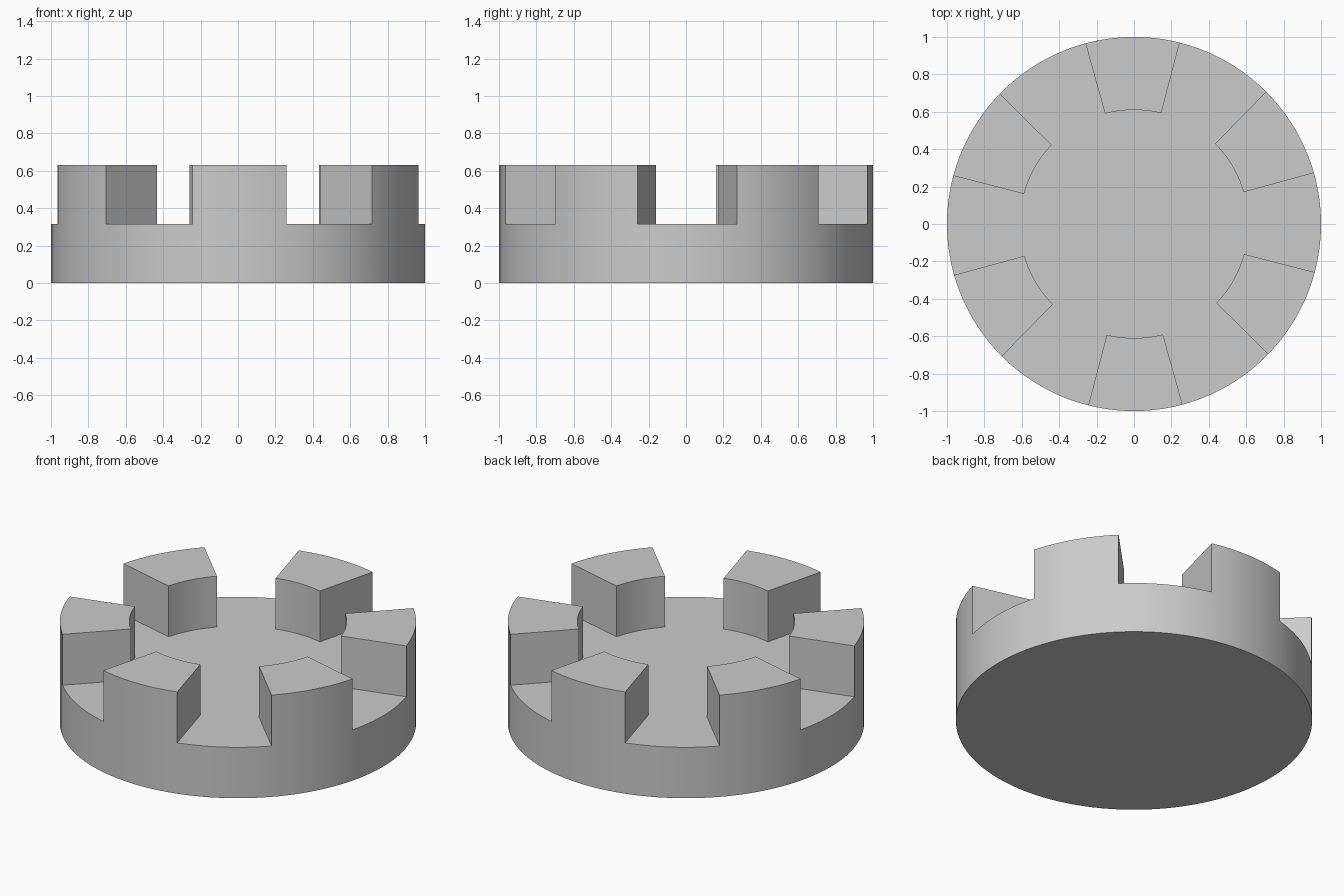
import bpy, bmesh
from math import radians, cos, sin

cube = bpy.data.objects.get("Cube")
if cube:
    bpy.data.objects.remove(cube, do_unlink=True)

R_OUT, R_IN = 1.0, 0.61
H_BASE, H_TOP = 0.315, 0.63
TEETH, STEPS = 6, 10
OFFSET = 30.45


def ring_angles(half):
    """Angles of alternating tooth and gap arcs, each split into STEPS."""
    gap = 360 / TEETH - 2 * half
    result = []
    for k in range(TEETH):
        start = OFFSET + k * 360 / TEETH - half
        result += [start + 2 * half * i / STEPS for i in range(STEPS)]
        result += [start + 2 * half + gap * i / STEPS for i in range(STEPS)]
    return [radians(a) for a in result]


def ring(bm, radius, half, z):
    return [bm.verts.new((radius * cos(a), radius * sin(a), z))
            for a in ring_angles(half)]


# Disc base with a ring of separate floor faces
bm = bmesh.new()
bottom = ring(bm, R_OUT, 14.6, 0)
outer = ring(bm, R_OUT, 14.6, H_BASE)
inner = ring(bm, R_IN, 14.25, H_BASE)
bm.faces.new(bottom[::-1])
bm.faces.new(inner)
teeth = []
count = len(outer)
for i in range(count):
    j = (i + 1) % count
    bm.faces.new((bottom[i], bottom[j], outer[j], outer[i]))
    face = bm.faces.new((inner[i], outer[i], outer[j], inner[j]))
    if i // STEPS % 2 == 0:
        teeth.append(face)

# Raise the teeth out of the ring
raised = bmesh.ops.extrude_face_region(bm, geom=teeth)["geom"]
bmesh.ops.delete(bm, geom=[f for f in teeth if f.is_valid], context="FACES_ONLY")
for v in raised:
    if isinstance(v, bmesh.types.BMVert):
        v.co.z = H_TOP
bmesh.ops.recalc_face_normals(bm, faces=bm.faces)

mesh = bpy.data.meshes.new("castellated_disc")
bm.to_mesh(mesh)
bm.free()
disc = bpy.data.objects.new("castellated_disc", mesh)
bpy.context.collection.objects.link(disc)

# Plain grey finish
grey = bpy.data.materials.new("plain_grey")
grey.use_nodes = True
colour = (0.6, 0.6, 0.6, 1)
grey.diffuse_color = colour
grey.node_tree.nodes["Principled BSDF"].inputs["Base Color"].default_value = colour
mesh.materials.append(grey)

bpy.ops.object.select_all(action="DESELECT")
disc.select_set(True)
bpy.context.view_layer.objects.active = disc
bpy.ops.object.shade_smooth_by_angle(angle=radians(30))
